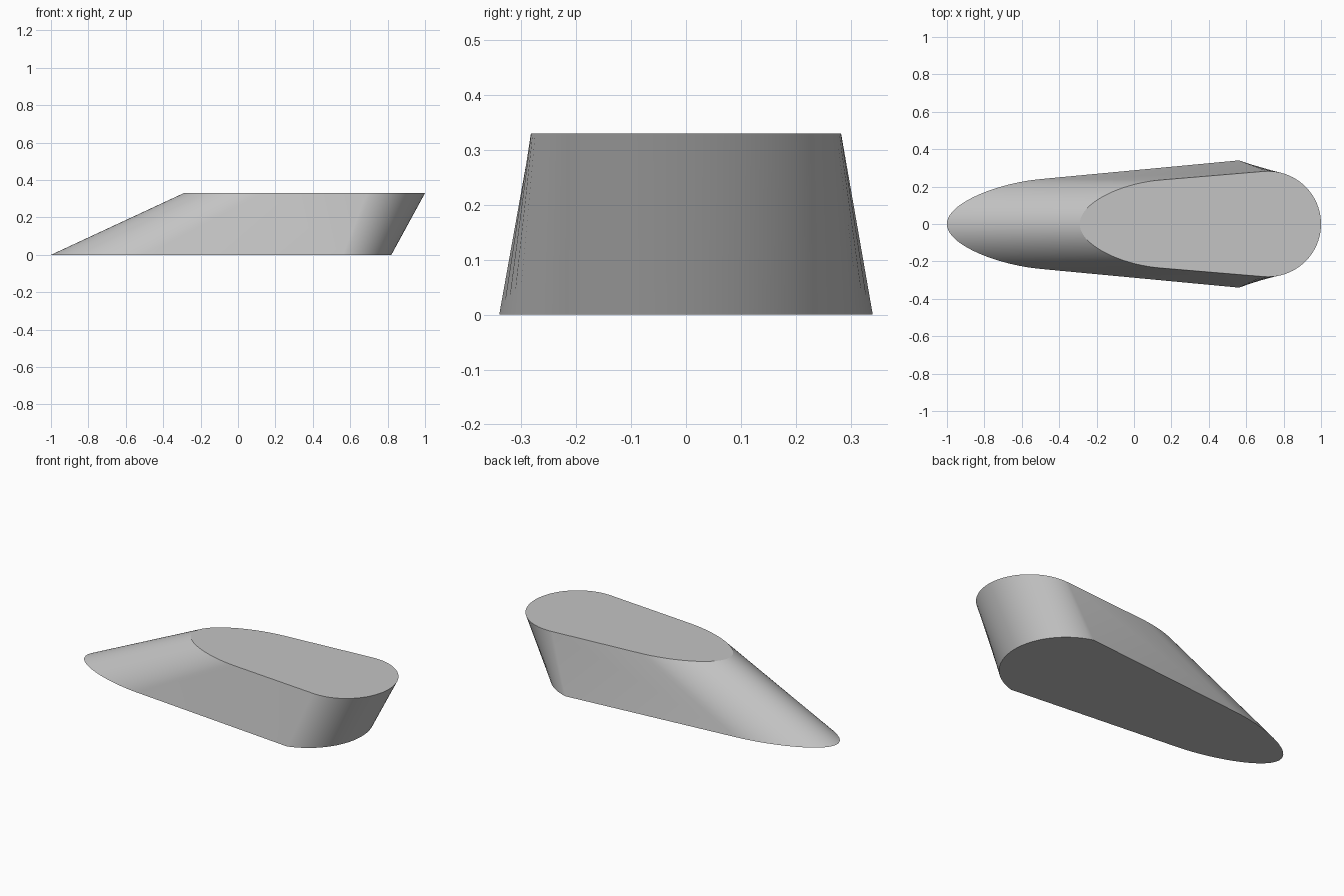
import bpy, bmesh, math

cube = bpy.data.objects.get("Cube")
if cube:
    bpy.data.objects.remove(cube, do_unlink=True)

STEPS = 20


def outline(bm, z, nose, shoulder, corner, stern):
    """Closed outline: elliptical nose, straight flared flanks, circular stern."""
    (sx, sy), (cx, cy) = shoulder, corner
    slope = (cy - sy) / (cx - sx)
    half = []
    # nose ellipse, blended into the flare of the flank
    for i in range(STEPS + 1):
        a = math.pi / 2 * i / STEPS
        x = sx - (sx - nose) * math.cos(a)
        half.append((x, (sy + slope * (x - sx)) * math.sin(a)))
    # stern arc through both corners and the end point
    depth = stern - cx
    radius = (cy * cy + depth * depth) / (2 * depth)
    centre = stern - radius
    start = math.atan2(cy, cx - centre)
    for i in range(STEPS + 1):
        a = start * (1 - i / STEPS)
        half.append((centre + radius * math.cos(a), radius * math.sin(a)))
    points = half + [(x, -y) for x, y in reversed(half[1:-1])]
    return [bm.verts.new((x, y, z)) for x, y in points]


# Wedge body lofted between the base and the deck outlines
bm = bmesh.new()
base = outline(bm, 0, -1, (-0.5, 0.24), (0.56, 0.34), 0.82)
deck = outline(bm, 0.33, -0.29, (0.14, 0.235), (0.69, 0.281), 1)
count = len(base)
for i in range(count):
    j = (i + 1) % count
    bm.faces.new((base[i], base[j], deck[j], deck[i]))
bm.faces.new(base)
bm.faces.new(deck)
bmesh.ops.recalc_face_normals(bm, faces=bm.faces)

mesh = bpy.data.meshes.new("wedge_body")
bm.to_mesh(mesh)
bm.free()
body = bpy.data.objects.new("wedge_body", mesh)
bpy.context.collection.objects.link(body)

# Plain grey finish
grey = bpy.data.materials.new("light_grey")
grey.use_nodes = True
colour = (0.55, 0.55, 0.55, 1)
grey.diffuse_color = colour
grey.node_tree.nodes["Principled BSDF"].inputs["Base Color"].default_value = colour
mesh.materials.append(grey)

# Smooth walls with crisp rims
bpy.ops.object.select_all(action="DESELECT")
body.select_set(True)
bpy.context.view_layer.objects.active = body
bpy.ops.object.shade_smooth_by_angle(angle=math.radians(25))
